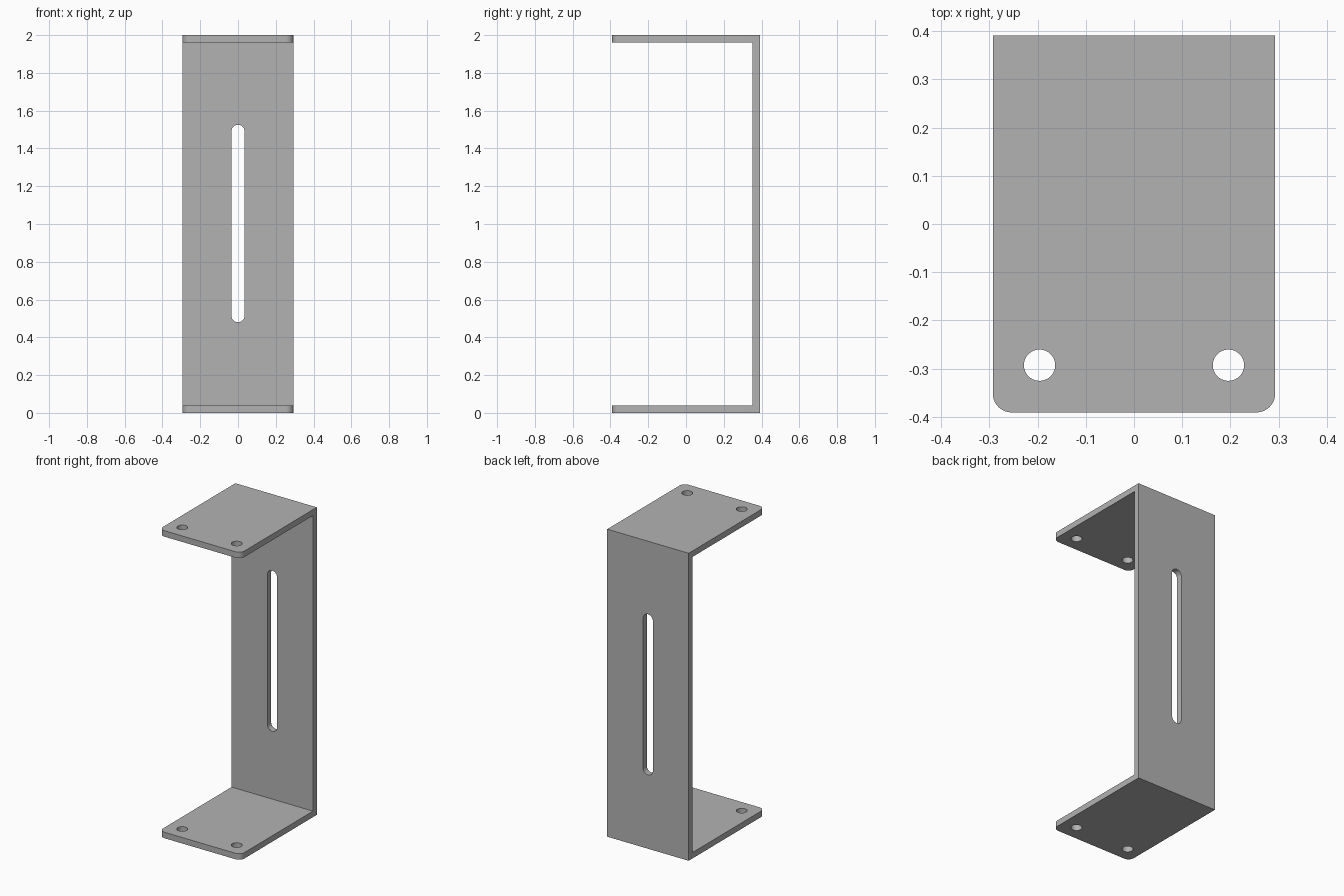
import bpy
import bmesh
from math import pi, cos, sin, radians
from mathutils import Matrix, Vector

if "Cube" in bpy.data.objects:
    bpy.data.objects.remove(bpy.data.objects["Cube"], do_unlink=True)

HALF_W, HALF_D, HEIGHT, THICK = 0.293, 0.391, 2.0, 0.039
CORNER_R, HOLE_R, SLOT_R = 0.039, 0.0325, 0.035
HOLE_X, HOLE_Y = 0.196, -0.293
SLOT_LOW, SLOT_HIGH = 0.48, 1.525

# Material
grey = bpy.data.materials.new("plain grey metal")
grey.use_nodes = True
colour = (0.45, 0.45, 0.45, 1)
grey.diffuse_color = colour
grey.node_tree.nodes["Principled BSDF"].inputs["Base Color"].default_value = colour


def prism(name, outline, direction, round_front=False):
    """Extrude a closed outline of 3D points along a direction."""
    bm = bmesh.new()
    face = bm.faces.new([bm.verts.new(p) for p in outline])
    out = bmesh.ops.extrude_face_region(bm, geom=[face])
    moved = [v for v in out["geom"] if isinstance(v, bmesh.types.BMVert)]
    bmesh.ops.translate(bm, verts=moved, vec=direction)
    bmesh.ops.recalc_face_normals(bm, faces=bm.faces)
    if round_front:
        # Round the free corners of both flanges
        edges = [e for e in bm.edges
                 if all(v.co.y < -HALF_D + 0.001 for v in e.verts)
                 and abs(e.verts[0].co.x - e.verts[1].co.x) < 0.001]
        bmesh.ops.bevel(bm, geom=edges, offset=CORNER_R, segments=10,
                        profile=0.5, affect="EDGES")
    mesh = bpy.data.meshes.new(name)
    bm.to_mesh(mesh)
    bm.free()
    obj = bpy.data.objects.new(name, mesh)
    bpy.context.collection.objects.link(obj)
    mesh.materials.append(grey)
    return obj


def arc(radius, start, end, steps):
    return [(radius * cos(start + (end - start) * i / steps),
             radius * sin(start + (end - start) * i / steps))
            for i in range(steps + 1)]


# Bracket body: a C-shaped side profile swept across the width
back, inner = HALF_D, HALF_D - THICK
profile = [(-HALF_D, 0), (back, 0), (back, HEIGHT), (-HALF_D, HEIGHT),
           (-HALF_D, HEIGHT - THICK), (inner, HEIGHT - THICK),
           (inner, THICK), (-HALF_D, THICK)]
bracket = prism("bracket", [(-HALF_W, y, z) for y, z in profile],
                (2 * HALF_W, 0, 0), round_front=True)

# Cutters: two bolt holes through both flanges and a slot in the back plate
cutters = []
for side, x in (("left", HOLE_X), ("right", -HOLE_X)):
    ring = arc(HOLE_R, 0, 2 * pi, 40)[:-1]
    cutters.append(prism(side + "_hole_cutter",
                         [(x + a, HOLE_Y + b, -0.1) for a, b in ring],
                         (0, 0, HEIGHT + 0.2)))
top_end = [(a, inner - 0.1, SLOT_HIGH - SLOT_R + b) for a, b in arc(SLOT_R, 0, pi, 20)]
low_end = [(a, inner - 0.1, SLOT_LOW + SLOT_R + b) for a, b in arc(SLOT_R, pi, 2 * pi, 20)]
cutters.append(prism("slot_cutter", top_end + low_end, (0, 0.3, 0)))

bpy.ops.object.select_all(action="DESELECT")
bpy.context.view_layer.objects.active = bracket
bracket.select_set(True)
for cutter in cutters:
    cutter.hide_render = True
    mod = bracket.modifiers.new("cut", "BOOLEAN")
    mod.operation, mod.solver, mod.object = "DIFFERENCE", "EXACT", cutter
    bpy.ops.object.modifier_apply(modifier=mod.name)
    bpy.data.objects.remove(cutter, do_unlink=True)

bpy.ops.object.shade_smooth_by_angle(angle=radians(30))
